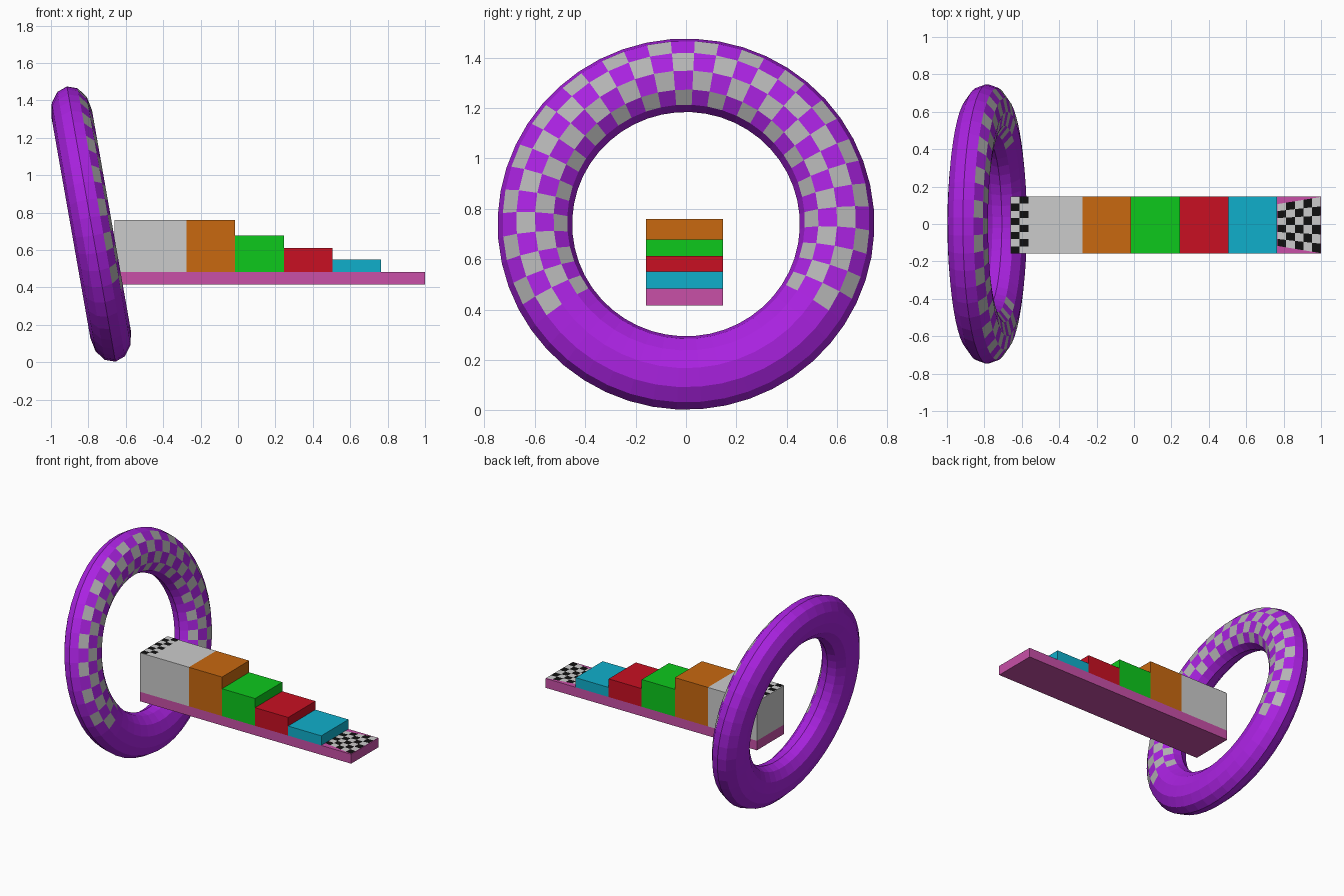
import bpy
from math import cos, sin, radians, pi
from mathutils import Matrix, Vector

if "Cube" in bpy.data.objects:
    bpy.data.objects.remove(bpy.data.objects["Cube"])


def material(name, rgb):
    m = bpy.data.materials.new(name)
    m.diffuse_color = (*rgb, 1)
    m.use_nodes = True
    m.node_tree.nodes["Principled BSDF"].inputs["Base Color"].default_value = m.diffuse_color
    return m


purple = material("purple", (0.40, 0.016, 0.75))
pale = material("pale_grey", (0.46, 0.46, 0.46))
pink = material("pink", (0.58, 0.08, 0.39))
orange = material("orange", (0.58, 0.14, 0.005))
green = material("green", (0.004, 0.58, 0.012))
red = material("red", (0.58, 0.005, 0.016))
cyan = material("cyan", (0.005, 0.43, 0.60))
black = material("black", (0.005, 0.005, 0.005))
white = material("white", (0.85, 0.85, 0.85))


def add_mesh(name, verts, faces, mats=(), indices=None):
    me = bpy.data.meshes.new(name)
    me.from_pydata(verts, [], faces)
    for m in mats:
        me.materials.append(m)
    if indices:
        me.polygons.foreach_set("material_index", indices)
    ob = bpy.data.objects.new(name, me)
    bpy.context.collection.objects.link(ob)
    return ob


Y0, Y1 = -0.158, 0.147
YC = (Y0 + Y1) / 2


def box(name, x0, x1, z0, z1, mat=None):
    bpy.ops.mesh.primitive_cube_add(size=1, location=((x0 + x1) / 2, YC, (z0 + z1) / 2))
    ob = bpy.context.object
    ob.name = name
    ob.data.transform(Matrix.Diagonal((x1 - x0, Y1 - Y0, z1 - z0, 1)))
    if mat:
        ob.data.materials.append(mat)


def checker_panel(name, x0, x1, half0, half1, z, cols, rows):
    """Flat checkered patch whose half width runs from half0 to half1."""
    verts, faces, idx = [], [], []
    for i in range(cols + 1):
        t = i / cols
        h = half0 + (half1 - half0) * t
        verts += [(x0 + (x1 - x0) * t, YC - h + 2 * h * j / rows, z) for j in range(rows + 1)]
    for i in range(cols):
        for j in range(rows):
            a, b = i * (rows + 1) + j, (i + 1) * (rows + 1) + j
            faces.append((a, b, b + 1, a + 1))
            idx.append((i + j) % 2)
    add_mesh(name, verts, faces, (black, white), idx)


# Tilted ring: flattened 48 x 12 torus with a checker band on its inner side
N, M = 48, 12
MAJOR, MINOR, DEPTH = 0.60, 0.148, 0.11
verts, faces, idx = [], [], []
for i in range(N):
    a = 2 * pi * (i - 0.5) / N + radians(91)   # face column 0 is at the top
    for j in range(M):
        b = 2 * pi * j / M
        r = MAJOR + MINOR * cos(b)
        verts.append((DEPTH * sin(b), r * cos(a), r * sin(a)))
for i in range(N):
    col = (i + N // 2) % N - N // 2
    for j in range(M):
        i2, j2 = (i + 1) % N, (j + 1) % M
        faces.append((i * M + j, i2 * M + j, i2 * M + j2, i * M + j2))
        tile = abs(col) <= 16 and 1 <= j <= 4 and (col + j) % 2 == 0
        idx.append(int(tile))
ring = add_mesh("ring", verts, faces, (purple, pale), idx)
ring.data.transform(Matrix.Translation(Vector((-0.785, 0, 0.739))) @ Matrix.Rotation(radians(-10), 4, 'Y'))

# Base plank and the descending steps on it
BASE_TOP = 0.483
box("base_plank", -0.66, 1.0, 0.416, BASE_TOP, pink)
for name, x0, x1, top, mat in (
        ("start_block", -0.66, -0.275, 0.76, None),
        ("orange_step", -0.275, -0.015, 0.76, orange),
        ("green_step", -0.015, 0.245, 0.677, green),
        ("red_step", 0.245, 0.505, 0.612, red),
        ("cyan_step", 0.505, 0.765, 0.551, cyan)):
    box(name, x0, x1, BASE_TOP, top, mat)

# Start and finish checker panels
checker_panel("start_checker", -0.657, -0.565, 0.152, 0.152, 0.762, 2, 8)
checker_panel("finish_checker", 0.768, 0.998, 0.112, 0.15, BASE_TOP + 0.002, 5, 6)
